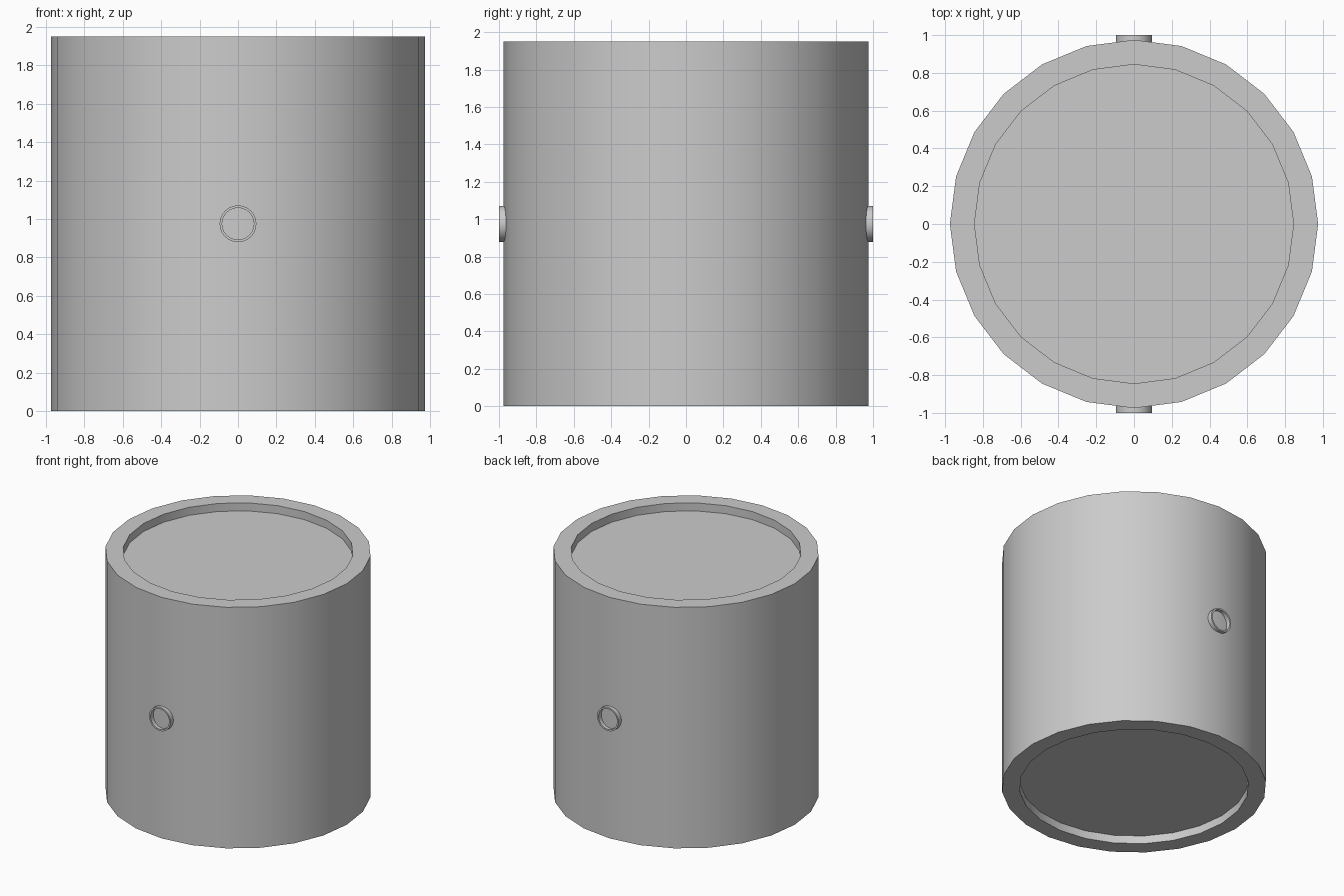
import bpy, bmesh, math
from mathutils import Matrix

if "Cube" in bpy.data.objects:
    bpy.data.objects.remove(bpy.data.objects["Cube"])


def capped_drum(name, radius, inner, length, recess, matrix, sides=24):
    """Closed cylinder with a shallow round recess in each end."""
    h = length / 2
    profile = [(inner, -h + recess), (inner, -h), (radius, -h),
               (radius, h), (inner, h), (inner, h - recess)]
    bm = bmesh.new()
    rings = []
    for r, z in profile:
        angles = [2 * math.pi * i / sides for i in range(sides)]
        rings.append([bm.verts.new((r * math.cos(a), r * math.sin(a), z)) for a in angles])
    for low, high in zip(rings, rings[1:]):
        for i in range(sides):
            j = (i + 1) % sides
            bm.faces.new((low[i], low[j], high[j], high[i]))
    bm.faces.new(rings[0][::-1])
    bm.faces.new(rings[-1])
    bmesh.ops.recalc_face_normals(bm, faces=bm.faces)
    mesh = bpy.data.meshes.new(name)
    bm.to_mesh(mesh)
    bm.free()
    obj = bpy.data.objects.new(name, mesh)
    bpy.context.collection.objects.link(obj)
    obj.matrix_world = matrix
    bpy.ops.object.select_all(action='DESELECT')
    obj.select_set(True)
    bpy.context.view_layer.objects.active = obj
    bpy.ops.object.shade_smooth_by_angle(angle=math.radians(30))
    return obj


center = Matrix.Translation((0, 0, 0.975))

# Upright drum with recessed ends
capped_drum("drum_body", 0.975, 0.845, 1.95, 0.065, center)

# Thin rod running front to back, its hollow ends poking out of the drum
capped_drum("cross_rod", 0.096, 0.083, 2.0, 0.065,
            center @ Matrix.Rotation(math.radians(90), 4, 'X'))
